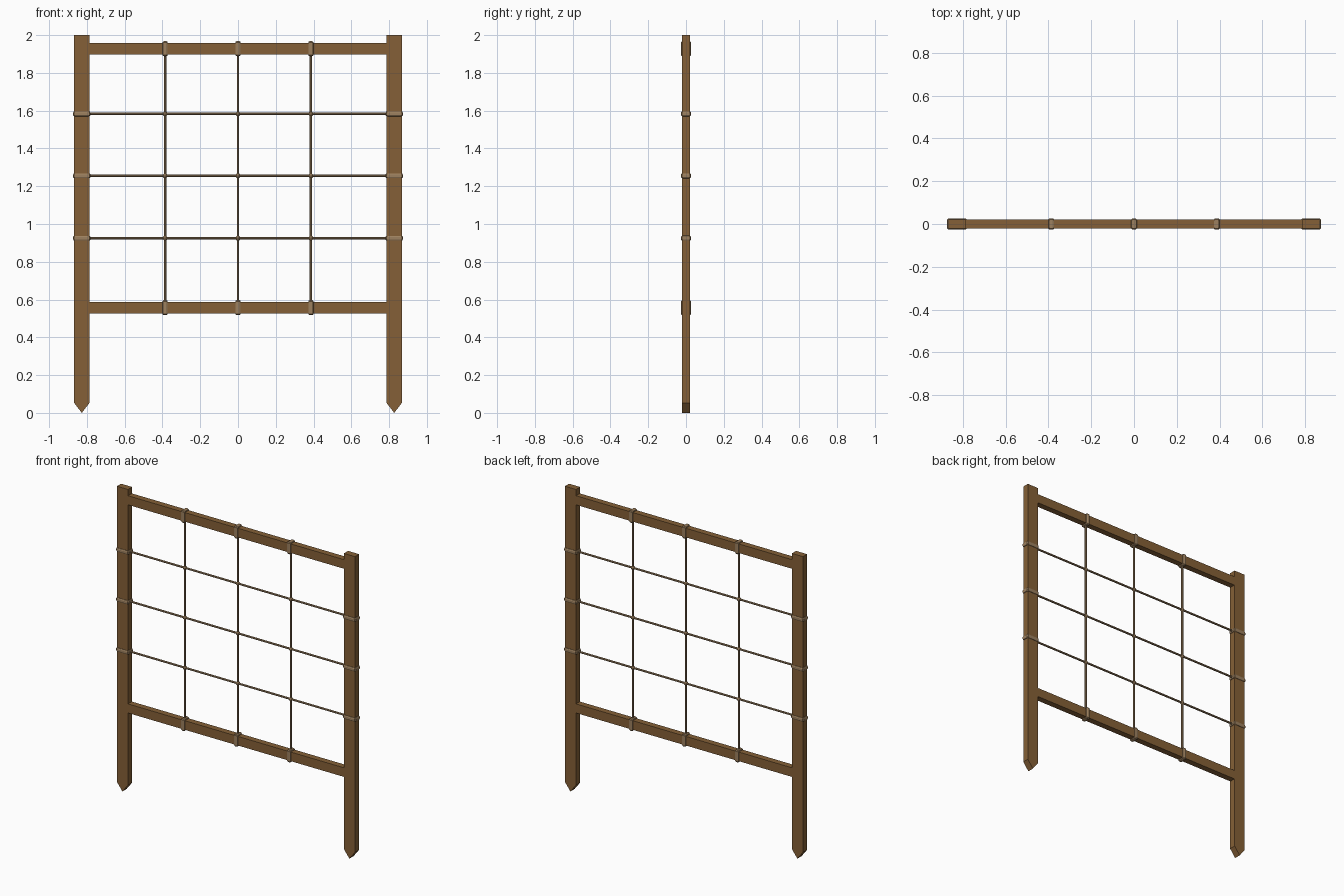
import bpy, bmesh, math
from mathutils import Vector, Matrix

if "Cube" in bpy.data.objects:
    bpy.data.objects.remove(bpy.data.objects["Cube"])


def material(name, rgb):
    m = bpy.data.materials.new(name)
    m.diffuse_color = (*rgb, 1)
    m.use_nodes = True
    m.node_tree.nodes["Principled BSDF"].inputs["Base Color"].default_value = m.diffuse_color
    return m


WOOD = material("wood", (0.235, 0.118, 0.038))
ROPE = material("rope", (0.34, 0.22, 0.115))


def finish(name, bm, mat):
    bmesh.ops.recalc_face_normals(bm, faces=bm.faces)
    me = bpy.data.meshes.new(name)
    bm.to_mesh(me)
    bm.free()
    me.materials.append(mat)
    ob = bpy.data.objects.new(name, me)
    bpy.context.collection.objects.link(ob)
    return ob


def loft(name, rings, mat):
    bm = bmesh.new()
    loops = [[bm.verts.new(p) for p in r] for r in rings]
    n = len(loops[0])
    for a, b in zip(loops, loops[1:]):
        for i in range(n):
            bm.faces.new((a[i], a[(i + 1) % n], b[(i + 1) % n], b[i]))
    bm.faces.new(loops[0])
    bm.faces.new(loops[-1])
    return finish(name, bm, mat)


def wrap(name, centre, half, axis):
    """Rope binding around a beam running along axis 'x' or 'z'."""
    rings = []
    for off, grow in ((-0.013, 0.0), (-0.012, 0.003), (-0.006, 0.006),
                      (0.006, 0.006), (0.012, 0.003), (0.013, 0.0)):
        a, b, c = half + grow, 0.0205 + grow, 0.006
        pts = [(a, b - c), (a - c, b), (c - a, b), (-a, b - c),
               (-a, c - b), (c - a, -b), (a - c, -b), (a, c - b)]
        rings.append([Vector(centre) + (Vector((u, v, off)) if axis == 'z'
                                        else Vector((off, v, u))) for u, v in pts])
    loft(name, rings, ROPE)


def rope(name, p, q, r=0.0065):
    p, q = Vector(p), Vector(q)
    bm = bmesh.new()
    rot = (q - p).to_track_quat('Z', 'Y').to_matrix().to_4x4()
    bmesh.ops.create_cone(bm, cap_ends=True, segments=8, radius1=r, radius2=r,
                          depth=(q - p).length,
                          matrix=Matrix.Translation((p + q) / 2) @ rot)
    finish(name, bm, ROPE)


POST_X, POST_HALF, DEPTH = 0.827, 0.04, 0.0215
TOP_Z, LOW_Z, RAIL_HALF = 1.928, 0.557, 0.030
XS = (-0.386, 0.0, 0.386)
ZS = (0.925, 1.255, 1.583)

# posts with wedge-shaped feet
outline = [(-POST_HALF, 2), (-POST_HALF, 0.052), (0, 0),
           (POST_HALF, 0.052), (POST_HALF, 2)]
for side, s in (("left", -1), ("right", 1)):
    loft(side + "_post", [[(s * POST_X + x, y, z) for x, z in outline]
                          for y in (-DEPTH, DEPTH)], WOOD)
    for i, z in enumerate(ZS):
        wrap(f"{side}_post_wrap_{i}", (s * POST_X, 0, z), POST_HALF, 'z')

# rails
for name, z in (("top_rail", TOP_Z), ("bottom_rail", LOW_Z)):
    prof = [(-0.02, -RAIL_HALF), (0.02, -RAIL_HALF), (0.02, RAIL_HALF), (-0.02, RAIL_HALF)]
    loft(name, [[(x, y, z + dz) for y, dz in prof] for x in (-0.79, 0.79)], WOOD)
    for i, x in enumerate(XS):
        wrap(f"{name}_wrap_{i}", (x, 0, z), RAIL_HALF + 0.004, 'x')

# rope net
for i, x in enumerate(XS):
    rope(f"vertical_rope_{i}", (x, 0, LOW_Z), (x, 0, TOP_Z))
for i, z in enumerate(ZS):
    rope(f"horizontal_rope_{i}", (-POST_X, 0, z), (POST_X, 0, z))

# knots at the crossings
for i, x in enumerate(XS):
    for j, z in enumerate(ZS):
        bm = bmesh.new()
        bmesh.ops.create_uvsphere(bm, u_segments=8, v_segments=6, radius=0.013,
                                  matrix=Matrix.Translation((x, 0, z)))
        finish(f"knot_{i}_{j}", bm, ROPE)
